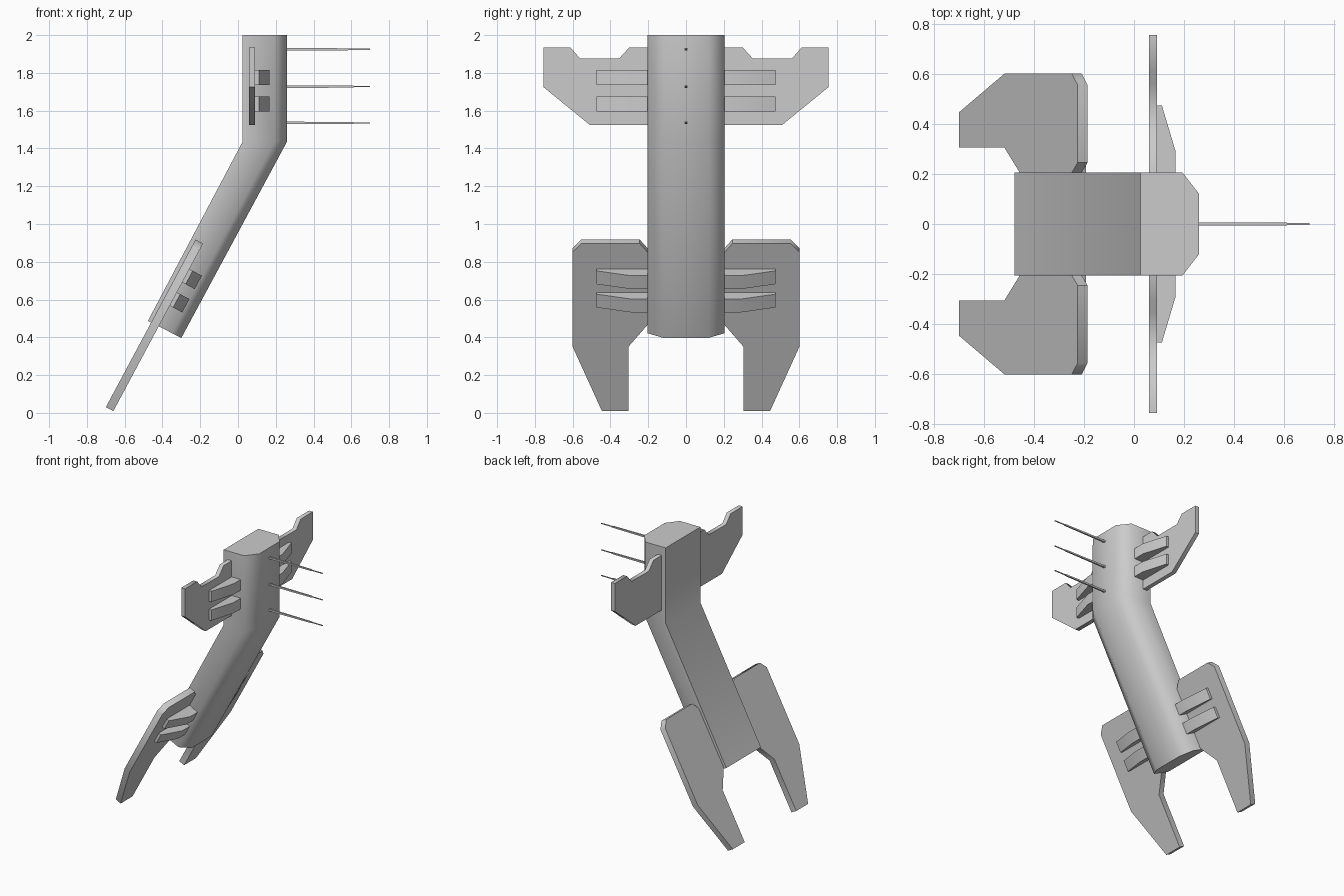
import bpy, bmesh, math
from mathutils import Vector

if "Cube" in bpy.data.objects:
    bpy.data.objects.remove(bpy.data.objects["Cube"])


def finish(bm, name, angle):
    bmesh.ops.recalc_face_normals(bm, faces=bm.faces[:])
    me = bpy.data.meshes.new(name)
    bm.to_mesh(me)
    bm.free()
    ob = bpy.data.objects.new(name, me)
    bpy.context.collection.objects.link(ob)
    bpy.context.view_layer.objects.active = ob
    ob.select_set(True)
    bpy.ops.object.shade_smooth_by_angle(angle=math.radians(angle))
    ob.select_set(False)
    return ob


def loft(name, rings, angle=30):
    """Skin a list of closed rings and cap both ends."""
    bm = bmesh.new()
    vs = [[bm.verts.new(p) for p in r] for r in rings]
    n = len(vs[0])
    for a, b in zip(vs, vs[1:]):
        for i in range(n):
            j = (i + 1) % n
            bm.faces.new((a[i], a[j], b[j], b[i]))
    bm.faces.new(vs[0])
    bm.faces.new(vs[-1])
    return finish(bm, name, angle)


def frame(origin, up):
    """Wing frame: y sideways, u along the wing, n out of its front face."""
    o = Vector((origin[0], 0, origin[1]))
    u = Vector((up[0], 0, up[1])).normalized()
    n = Vector((u.z, 0, -u.x))
    return lambda y, a, b: o + Vector((0, y, 0)) + u * a + n * b


# bent body: straight neck above, sloping trunk below
section = [(0, -.205), (.72, -.205), (1, -.12), (1, .12), (.72, .205), (0, .205)]
spine = [((.025, 2), (.26, 2)), ((.025, 1.437), (.26, 1.437)),
         ((-.477, .487), (-.30, .397))]
loft("body", [[(b[0] + (f[0] - b[0]) * t, y, b[1] + (f[1] - b[1]) * t)
               for t, y in section] for b, f in spine], 58)

# wing outlines in (y, along-wing) coordinates
upper = [(.15, 1.935), (.30, 1.935), (.355, 1.875), (.56, 1.875), (.612, 1.935),
         (.755, 1.935), (.755, 1.725), (.51, 1.525), (.15, 1.525)]
lower = [(.17, -.05), (.205, -.05), (.245, 0), (.555, 0), (.6, -.05), (.6, -.62),
         (.445, -1.006), (.305, -1.006), (.305, -.62), (.205, -.49), (.17, -.45)]
wings = [("upper", upper, frame((.075, 0), (0, 1)), .016, (1.775, 1.635)),
         ("lower", lower, frame((-.205, .907), (.472, .882)), .0225, (-.193, -.333))]

for label, outline, at, half, ribs in wings:
    for side, s in (("right", 1), ("left", -1)):
        # flat wing plate
        loft(f"{label}_wing_{side}",
             [[at(s * y, a, b) for y, a in outline] for b in (-half, half)], 50)
        # two tapered ribs on the front of the plate
        rib = [(.15, half - .01), (.15, half + .075), (.29, half + .075),
               (.474, half + .02), (.474, half - .01)]
        for k, c in enumerate(ribs):
            loft(f"{label}_rib_{side}_{k + 1}",
                 [[at(s * y, a, b) for y, b in rib] for a in (c - .04, c + .04)])

# thin square needles on the chest
for k, z in enumerate((1.925, 1.727, 1.535)):
    loft(f"needle_{k + 1}",
         [[(x, r * p, z + r * q) for p, q in ((-1, -1), (1, -1), (1, 1), (-1, 1))]
          for x, r in ((.22, .007), (.61, .005), (.615, .003), (.70, .003))])
